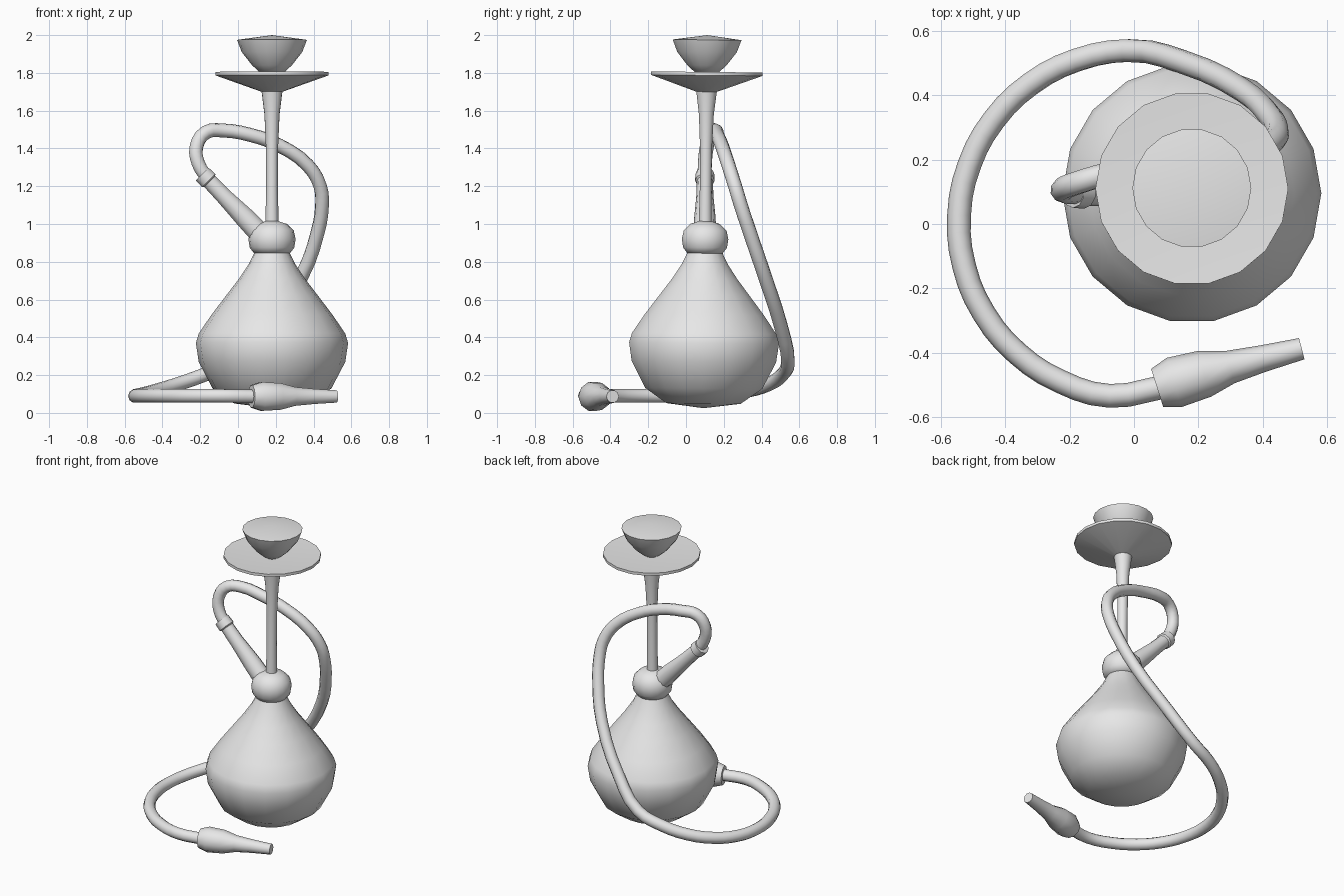
import bpy, bmesh
from math import sin, cos, pi, radians

cube = bpy.data.objects.get("Cube")
if cube:
    bpy.data.objects.remove(cube, do_unlink=True)

grey = bpy.data.materials.new("plain_grey")
grey.use_nodes = True
grey.diffuse_color = (0.8, 0.8, 0.8, 1)
grey.node_tree.nodes["Principled BSDF"].inputs["Base Color"].default_value = (0.8, 0.8, 0.8, 1)

SIDES = 18


def finish(name, mesh, angle):
    obj = bpy.data.objects.new(name, mesh)
    bpy.context.collection.objects.link(obj)
    mesh.materials.clear()
    mesh.materials.append(grey)
    bpy.ops.object.select_all(action="DESELECT")
    obj.select_set(True)
    bpy.context.view_layer.objects.active = obj
    bpy.ops.object.shade_smooth_by_angle(angle=radians(angle))
    return obj


def lathe(name, profile, angle=40):
    """Revolve (radius, height) points around the slightly leaning main axis."""
    bm = bmesh.new()
    rings = []
    for r, z in profile:
        count = SIDES if r > 0 else 1
        rings.append([bm.verts.new((r * cos(2 * pi * i / SIDES), r * sin(2 * pi * i / SIDES), z))
                      for i in range(count)])
    for low, high in zip(rings, rings[1:]):
        for i in range(SIDES):
            j = (i + 1) % SIDES
            if len(low) == 1:
                bm.faces.new((low[0], high[j], high[i]))
            elif len(high) == 1:
                bm.faces.new((low[i], low[j], high[0]))
            else:
                bm.faces.new((low[i], low[j], high[j], high[i]))
    bmesh.ops.recalc_face_normals(bm, faces=bm.faces)
    mesh = bpy.data.meshes.new(name)
    bm.to_mesh(mesh)
    bm.free()
    obj = finish(name, mesh, angle)
    obj.location = (0.18, 0.092, 0)
    obj.rotation_euler.x = -0.01
    return obj


def tube(name, points, curved=False):
    """Sweep a round section along (x, y, z, radius) points."""
    curve = bpy.data.curves.new(name, "CURVE")
    curve.dimensions = "3D"
    curve.bevel_depth = 1
    curve.bevel_resolution = 3
    curve.resolution_u = 3
    curve.use_fill_caps = True
    spline = curve.splines.new("BEZIER" if curved else "POLY")
    targets = spline.bezier_points if curved else spline.points
    targets.add(len(points) - 1)
    for p, (x, y, z, r) in zip(targets, points):
        p.co = (x, y, z) if curved else (x, y, z, 1)
        p.radius = r
        if curved:
            p.handle_left_type = p.handle_right_type = "AUTO"
    temp = bpy.data.objects.new(name + "_path", curve)
    bpy.context.collection.objects.link(temp)
    bpy.context.view_layer.update()
    graph = bpy.context.evaluated_depsgraph_get()
    mesh = bpy.data.meshes.new_from_object(temp.evaluated_get(graph))
    bpy.data.objects.remove(temp, do_unlink=True)
    return finish(name, mesh, 45)


# Water vase with its round neck collar
lathe("vase", [(0, 0.025), (0.2, 0.05), (0.315, 0.13), (0.388, 0.27), (0.403, 0.37),
               (0.388, 0.42), (0.32, 0.52), (0.24, 0.625), (0.175, 0.71),
               (0.125, 0.785), (0.095, 0.845)], 50)
lathe("neck_collar", [(0, 0.83), (0.095, 0.845), (0.118, 0.875), (0.125, 0.92),
                      (0.115, 0.965), (0.08, 1.0), (0.033, 1.015), (0, 1.015)], 50)

# Central stem, tray and bowl
lathe("stem", [(0, 1.0), (0.035, 1.0), (0.031, 1.2), (0.032, 1.4), (0.04, 1.58), (0.055, 1.7), (0, 1.71)])
lathe("tray", [(0, 1.69), (0.055, 1.7), (0.3, 1.787), (0.3, 1.805), (0, 1.79)])
lathe("bowl", [(0, 1.79), (0.055, 1.795), (0.105, 1.84), (0.16, 1.91), (0.185, 1.975), (0, 2.0)])

# Socket that joins the hose to the neck
tube("hose_socket", [(0.12, 0.1, 0.945, 0.06), (0.04, 0.1, 1.03, 0.057), (-0.08, 0.1, 1.152, 0.045),
                     (-0.15, 0.1, 1.225, 0.043), (-0.155, 0.1, 1.23, 0.052), (-0.19, 0.1, 1.265, 0.05)])

# Hose: loops over the top, drops behind the vase, then circles on the ground
R = 0.037
path = [(-0.16, 0.1, 1.24), (-0.21, 0.1, 1.32), (-0.22, 0.11, 1.41), (-0.17, 0.13, 1.485),
        (-0.08, 0.155, 1.495), (0.06, 0.165, 1.473), (0.22, 0.19, 1.415), (0.37, 0.225, 1.31),
        (0.435, 0.26, 1.2), (0.445, 0.29, 1.1), (0.42, 0.34, 0.95), (0.34, 0.415, 0.73),
        (0.15, 0.505, 0.45)]
for deg in range(92, 272, 17):
    a = radians(deg)
    height = 0.09 + 0.18 * max(0, (180 - deg) / 88) ** 2.2
    path.append((0.545 * cos(a), 0.54 * sin(a), height))
path.append((0.09, -0.507, 0.087))
tube("hose", [(*p, R) for p in path], curved=True)

# Mouthpiece grip
tube("mouthpiece", [(0.072, -0.51, 0.087, 0.062), (0.125, -0.493, 0.087, 0.08), (0.22, -0.466, 0.087, 0.074),
                    (0.3, -0.445, 0.087, 0.052), (0.4, -0.419, 0.087, 0.042), (0.522, -0.388, 0.087, 0.034)])
